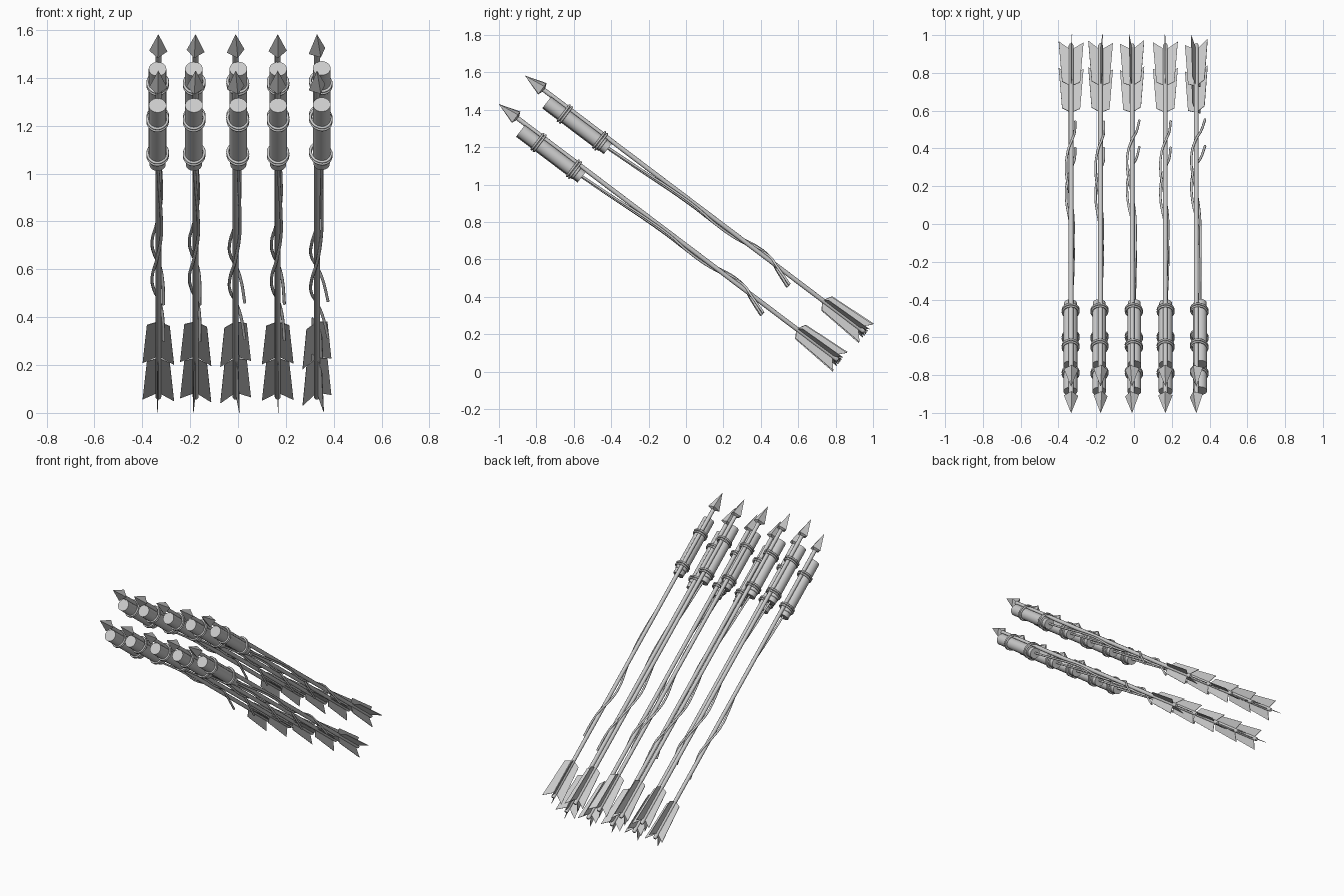
import bpy, bmesh, math
from mathutils import Matrix, Vector

if "Cube" in bpy.data.objects:
    bpy.data.objects.remove(bpy.data.objects["Cube"])

# Local arrow frame: z runs from tip to tail, y points to the underside, x sideways

def to_mesh(name, bm, smooth=True):
    bmesh.ops.recalc_face_normals(bm, faces=bm.faces)
    me = bpy.data.meshes.new(name)
    bm.to_mesh(me)
    bm.free()
    if smooth:
        me.shade_smooth()
        me.set_sharp_from_angle(angle=math.radians(40))
    return me

def lathe(name, profile, sides, y=0.0, smooth=True):
    """Closed turned shape from (radius, z) points."""
    bm = bmesh.new()
    rings = []
    for r, z in profile:
        rings.append([bm.verts.new((r * math.cos(2 * math.pi * i / sides),
                                    y + r * math.sin(2 * math.pi * i / sides), z))
                      for i in range(sides)])
    for a, b in zip(rings, rings[1:]):
        for i in range(sides):
            j = (i + 1) % sides
            bm.faces.new((a[i], a[j], b[j], b[i]))
    bm.faces.new(rings[0])
    bm.faces.new(rings[-1])
    return to_mesh(name, bm, smooth)

def cord(name, paths, radius, cyclic):
    """Round cord swept along smooth paths."""
    cu = bpy.data.curves.new(name, 'CURVE')
    cu.dimensions = '3D'
    cu.bevel_depth = radius
    cu.bevel_resolution = 2
    cu.use_fill_caps = True
    for pts in paths:
        sp = cu.splines.new('BEZIER')
        sp.bezier_points.add(len(pts) - 1)
        for bp, p in zip(sp.bezier_points, pts):
            bp.co = p
            bp.handle_left_type = bp.handle_right_type = 'AUTO'
        sp.use_cyclic_u = cyclic
        sp.resolution_u = 5
    ob = bpy.data.objects.new(name, cu)
    bpy.context.collection.objects.link(ob)
    me = bpy.data.meshes.new_from_object(
        ob.evaluated_get(bpy.context.evaluated_depsgraph_get()))
    bpy.data.objects.remove(ob)
    me.name = name
    return me

def vanes():
    """Four thin feathers around the shaft."""
    bm = bmesh.new()
    outline = [(0.005, 1.995), (0.048, 2.02), (0.066, 2.285), (0.005, 2.235)]
    t = 0.0015
    for k in range(4):
        rot = Matrix.Rotation(k * math.pi / 2, 3, 'Z')
        lo = [bm.verts.new(rot @ Vector((r, -t, z))) for r, z in outline]
        hi = [bm.verts.new(rot @ Vector((r, t, z))) for r, z in outline]
        bm.faces.new(lo)
        bm.faces.new(hi)
        for i in range(4):
            j = (i + 1) % 4
            bm.faces.new((lo[i], lo[j], hi[j], hi[i]))
    return to_mesh("fletching", bm, False)

# Cord loops binding tube and shaft
loops = []
for s in (0.285, 0.30, 0.522, 0.537):
    loops.append([(0.041 * math.cos(a), 0.037 + 0.051 * math.sin(a), s)
                  for a in (k * math.pi / 4 for k in range(8))])

# Fuse winding from tube rear around the shaft to a free end
fuse_path = [(0, 0.045, 0.57), (0.006, 0.034, 0.78), (0.014, 0.020, 1.0),
             (0.012, 0.016, 1.15), (-0.006, 0.019, 1.29), (-0.026, 0.004, 1.43),
             (-0.018, -0.017, 1.55), (0.006, -0.015, 1.63), (0.019, 0.012, 1.69),
             (0.026, 0.054, 1.80)]

parts = [
    lathe("shaft", [(0.0125, 0.08), (0.0125, 2.262), (0.009, 2.27)], 12),
    lathe("arrowhead", [(0.0005, 0.0), (0.038, 0.115), (0.014, 0.125)], 4, smooth=False),
    lathe("powder_tube", [(0.037, 0.178), (0.037, 0.555), (0.034, 0.557), (0.034, 0.588)], 20, y=0.047),
    cord("binding_cord", loops, 0.006, True),
    cord("fuse", [fuse_path], 0.0065, False),
    vanes(),
]

# Two sloping rows of five arrows, each rolled a little differently
pitch = math.atan(0.755)
c, s = math.cos(pitch), math.sin(pitch)
frame = Matrix(((1, 0, 0), (0, -s, c), (0, -c, -s))).to_4x4()
columns = [(-0.333, -4), (-0.177, -9), (-0.01, 14), (0.166, 2), (0.33, 25)]
for row, (y, z) in enumerate([(-1.0, 1.43), (-0.86, 1.582)]):
    for col, (x, roll) in enumerate(columns):
        m = Matrix.Translation((x, y, z)) @ frame @ Matrix.Rotation(-math.radians(roll), 4, 'Z')
        for me in parts:
            ob = bpy.data.objects.new(f"{me.name}_{row + 1}_{col + 1}", me)
            ob.matrix_world = m
            bpy.context.collection.objects.link(ob)
